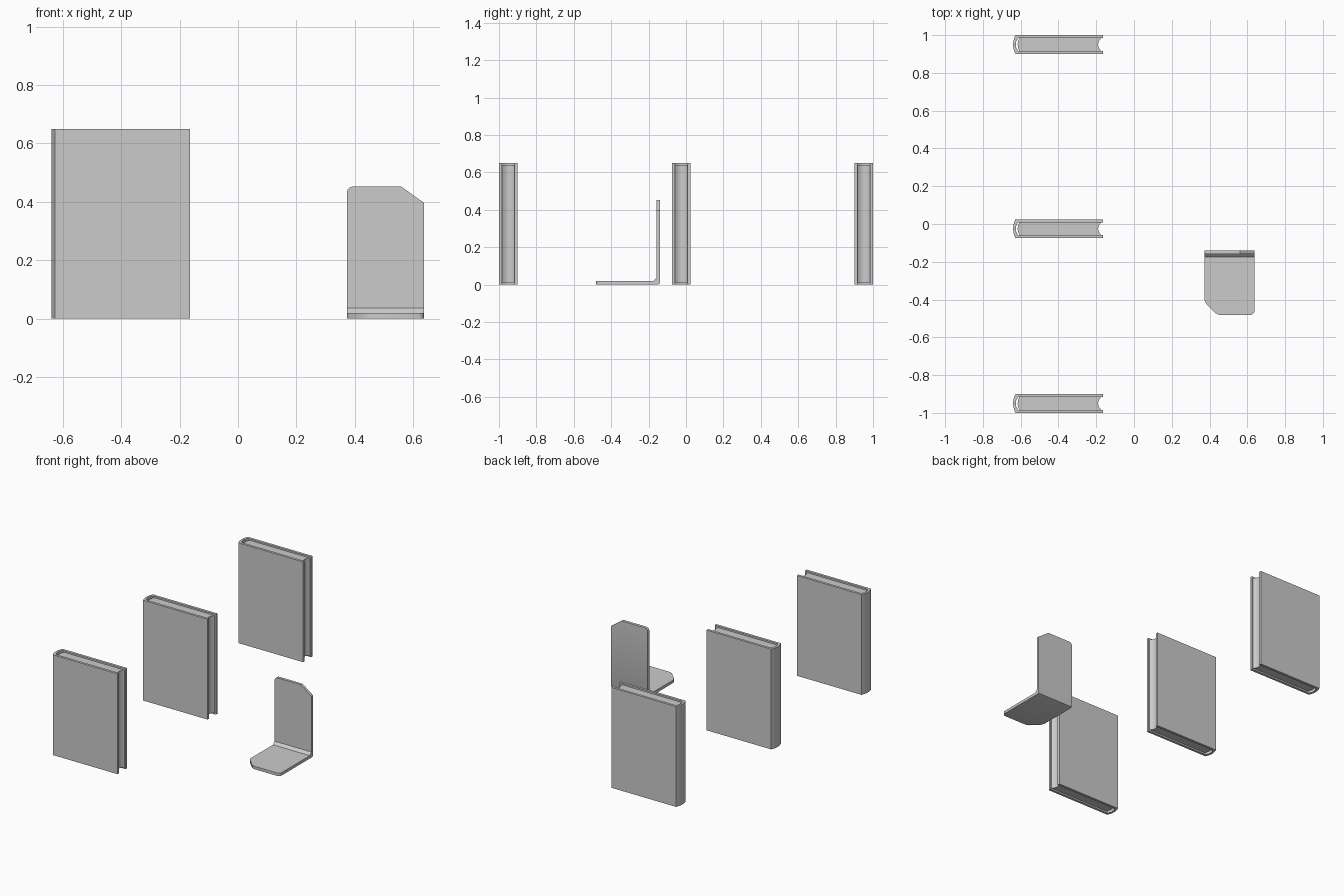
import bpy, bmesh
from mathutils import Vector

if "Cube" in bpy.data.objects:
    bpy.data.objects.remove(bpy.data.objects["Cube"])


def finish(bm, name):
    bmesh.ops.recalc_face_normals(bm, faces=bm.faces)
    mesh = bpy.data.meshes.new(name)
    bm.to_mesh(mesh)
    bm.free()
    obj = bpy.data.objects.new(name, mesh)
    bpy.context.collection.objects.link(obj)
    bpy.context.view_layer.objects.active = obj
    obj.select_set(True)
    bpy.ops.object.shade_smooth_by_angle(angle=0.5)
    obj.select_set(False)
    return obj


def extrude(points, vec):
    bm = bmesh.new()
    face = bm.faces.new([bm.verts.new(p) for p in points])
    ret = bmesh.ops.extrude_face_region(bm, geom=[face])
    verts = [v for v in ret["geom"] if isinstance(v, bmesh.types.BMVert)]
    bmesh.ops.translate(bm, verts=verts, vec=vec)
    return bm


def arc(x_edge, x_mid, half, y, n=6):
    # shallow parabola running from +half to -half
    pts = []
    for i in range(n + 1):
        t = 1 - 2 * i / n
        pts.append((x_mid + (x_edge - x_mid) * t * t, y + half * t))
    return pts


def shave(bm, co, no):
    # cut a corner off and close the opening
    geom = bm.verts[:] + bm.edges[:] + bm.faces[:]
    ret = bmesh.ops.bisect_plane(bm, geom=geom, plane_co=co, plane_no=no, clear_outer=True)
    edges = [e for e in ret["geom_cut"] if isinstance(e, bmesh.types.BMEdge)]
    bmesh.ops.contextual_create(bm, geom=edges)


H, T = 0.05, 0.016
for label, y in (("front", -0.95), ("middle", -0.025), ("back", 0.95)):
    # wrap-around cover with rounded spine
    outer = [(-0.165, y + H)] + arc(-0.628, -0.64, H, y) + [(-0.165, y - H)]
    inner = [(-0.165, y + H - T)] + arc(-0.614, -0.626, H - T, y) + [(-0.165, y - H + T)]
    loop = outer + inner[::-1]
    finish(extrude([(a, b, 0) for a, b in loop], (0, 0, 0.65)), label + "_book_cover")

    # page block, rounded back and hollow fore edge
    pages = arc(-0.606, -0.616, H - T, y) + arc(-0.174, -0.19, H - T, y)[::-1]
    finish(extrude([(a, b, 0.01) for a, b in pages], (0, 0, 0.63)), label + "_book_pages")

# bent plate bookend
X0, X1, Y0, Y1, Z1 = 0.373, 0.637, -0.482, -0.14, 0.452
profile = [(Y0, 0), (Y1 - 0.012, 0), (Y1 - 0.003, 0.004), (Y1, 0.012), (Y1, Z1),
           (Y1 - 0.018, Z1), (Y1 - 0.018, 0.036), (Y1 - 0.035, 0.019), (Y0, 0.019)]
bm = extrude([(X0, a, b) for a, b in profile], (X1 - X0, 0, 0))

# corner cuts: (point on plane, outward direction)
cuts = [
    ((X1 - 0.077, 0, Z1), (0.055, 0, 0.077)),
    ((X1 - 0.065, 0, Z1 - 0.003), (0.3, 0, 0.95)),
    ((X1, 0, 0.405), (0.9, 0, 0.42)),
    ((X0 + 0.013, 0, Z1), (-1, 0, 1)),
    ((X0 + 0.018, 0, Z1), (-0.4, 0, 1)),
    ((X0, 0, Z1 - 0.018), (-1, 0, 0.4)),
    ((X0 + 0.068, Y0, 0), (-1, -1, 0)),
    ((X0 + 0.08, Y0, 0), (-0.4, -1, 0)),
    ((X0, Y0 + 0.08, 0), (-1, -0.4, 0)),
    ((X1 - 0.013, Y0, 0), (1, -1, 0)),
    ((X1 - 0.018, Y0, 0), (0.4, -1, 0)),
    ((X1, Y0 + 0.018, 0), (1, -0.4, 0)),
]
for co, no in cuts:
    shave(bm, Vector(co), Vector(no).normalized())
finish(bm, "bookend")
